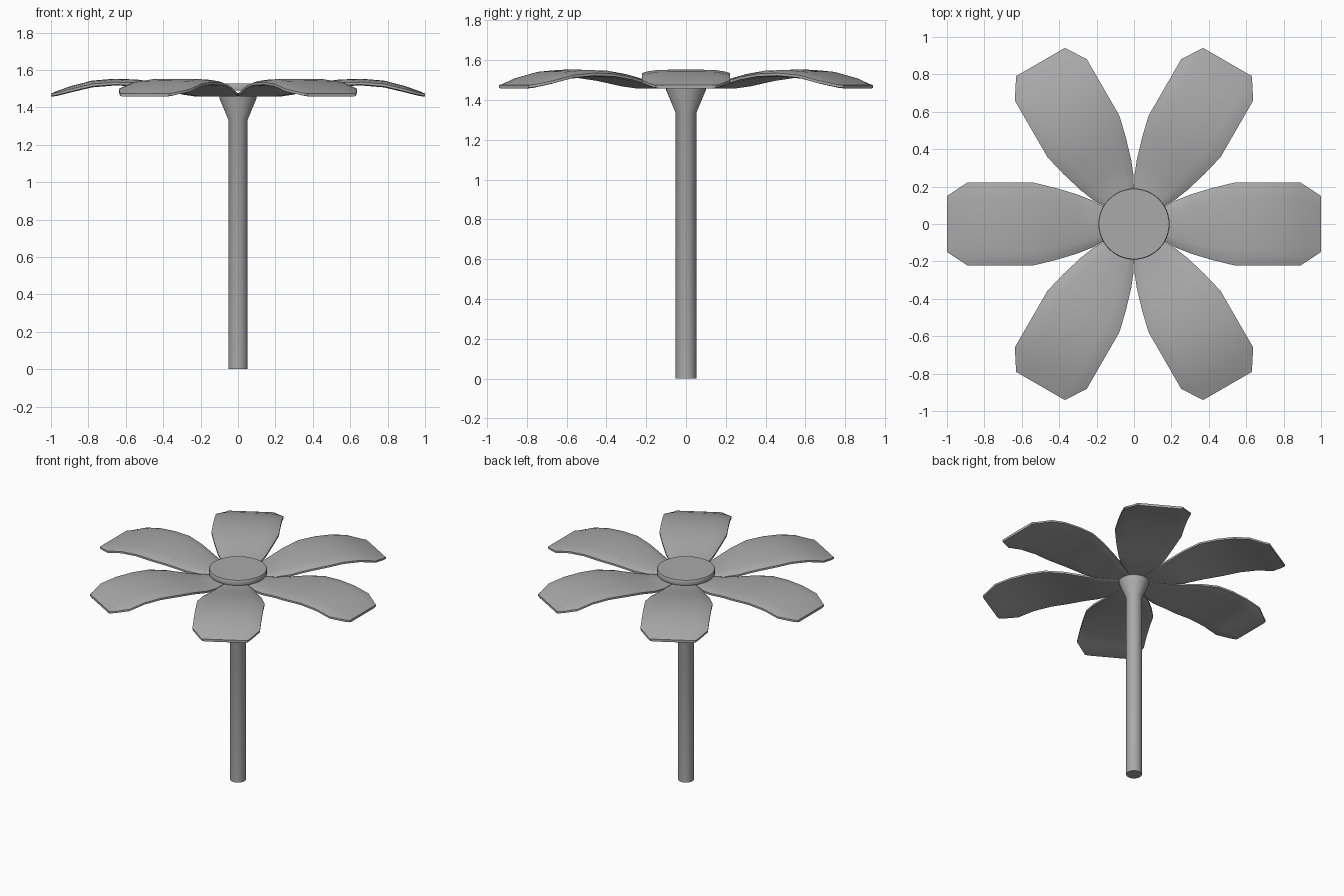
import bpy, bmesh, math

if "Cube" in bpy.data.objects:
    bpy.data.objects.remove(bpy.data.objects["Cube"])

grey = bpy.data.materials.new("plain grey")
colour = (0.4, 0.4, 0.4, 1)
grey.use_nodes = True
grey.diffuse_color = colour
grey.node_tree.nodes["Principled BSDF"].inputs["Base Color"].default_value = colour


def loft(name, rings):
    """Skin a row of closed rings, cap both ends and shade smooth."""
    bm = bmesh.new()
    rows = [[bm.verts.new(p) for p in ring] for ring in rings]
    count = len(rows[0])
    for a, b in zip(rows, rows[1:]):
        for i in range(count):
            j = (i + 1) % count
            bm.faces.new((a[i], a[j], b[j], b[i]))
    bm.faces.new(rows[0])
    bm.faces.new(rows[-1])
    bmesh.ops.recalc_face_normals(bm, faces=bm.faces)
    mesh = bpy.data.meshes.new(name)
    bm.to_mesh(mesh)
    bm.free()
    mesh.materials.append(grey)
    obj = bpy.data.objects.new(name, mesh)
    bpy.context.collection.objects.link(obj)
    bpy.ops.object.select_all(action='DESELECT')
    obj.select_set(True)
    bpy.context.view_layer.objects.active = obj
    bpy.ops.object.shade_smooth_by_angle(angle=math.radians(40))
    return obj


def lathe(name, profile, sides):
    """Stack circles of (radius, height)."""
    angles = [math.tau * i / sides for i in range(sides)]
    loft(name, [[(r * math.cos(a), r * math.sin(a), z) for a in angles] for r, z in profile])


# Petal stations: distance out, half width, height of the ridge, thickness
STATIONS = [(0.08, 0.046, 1.485, 0.028), (0.22, 0.125, 1.491, 0.034), (0.30, 0.157, 1.505, 0.036),
            (0.42, 0.193, 1.532, 0.036), (0.54, 0.222, 1.549, 0.036), (0.66, 0.222, 1.553, 0.036),
            (0.78, 0.222, 1.543, 0.036), (0.89, 0.222, 1.515, 0.034), (0.97, 0.17, 1.487, 0.026),
            (1.0, 0.15, 1.474, 0.017)]
# Drop of the upper face at each fraction of the half width
UPPER = [(-1, 0.018), (-0.86, 0.009), (-0.64, 0.002), (0, 0), (0.64, 0.002), (0.86, 0.009), (1, 0.018)]
RIM = 0.013


def petal_ring(x, half, ridge, thick):
    """Pillow-shaped section: drooping upper face, flat underside, thin rim."""
    fade = (thick - 0.017) / 0.019
    upper = [(x, v * half, ridge - drop * fade) for v, drop in UPPER]
    lower = [(x, v * half, ridge - max(thick, drop * fade + RIM) if abs(v) < 1
              else ridge - drop * fade - RIM) for v, drop in reversed(UPPER)]
    return upper + lower


# Stem with flared top
lathe("stem", [(0.052, 0), (0.052, 1.335), (0.1, 1.45), (0.1, 1.465)], 32)

# Flat round centre
lathe("flower_centre", [(0.188, 1.49), (0.19, 1.496), (0.19, 1.523), (0.187, 1.527)], 48)

# Six petals
for n in range(6):
    petal = loft(f"petal_{n + 1}", [petal_ring(*station) for station in STATIONS])
    petal.rotation_euler.z = n * math.tau / 6
